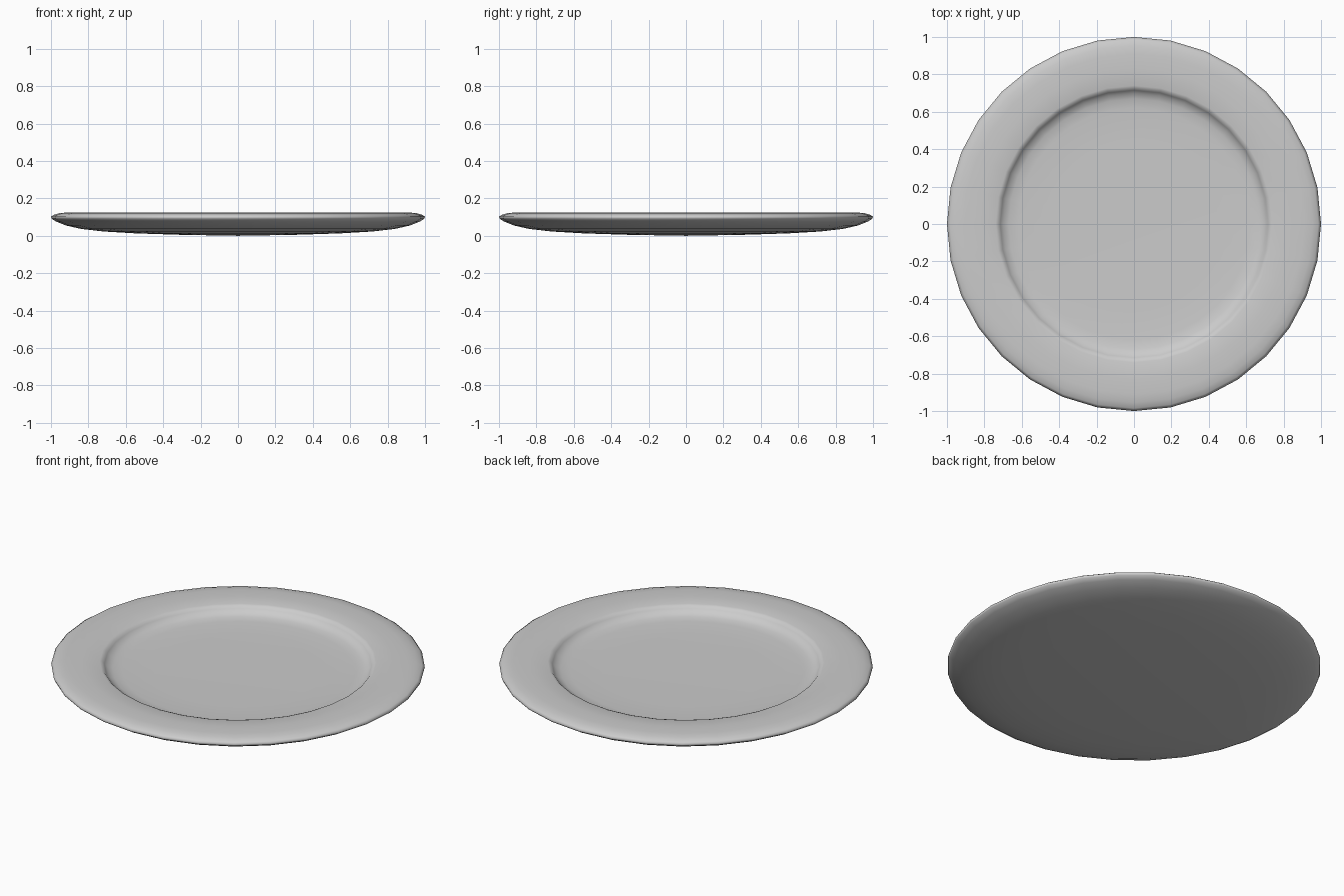
import bpy, bmesh, math

if "Cube" in bpy.data.objects:
    bpy.data.objects.remove(bpy.data.objects["Cube"])

SEGMENTS = 32

# Half cross-section (radius, height): underside, rounded lip, rim, well
PROFILE = [
    (0.0, 0.0), (0.30, 0.005), (0.55, 0.013), (0.72, 0.023), (0.84, 0.037),
    (0.92, 0.055), (0.97, 0.075), (0.995, 0.09), (1.0, 0.102),
    (0.985, 0.112), (0.955, 0.121), (0.91, 0.125), (0.83, 0.125),
    (0.74, 0.122), (0.725, 0.117), (0.715, 0.105), (0.70, 0.09),
    (0.67, 0.079), (0.62, 0.074), (0.45, 0.071), (0.0, 0.07),
]


def lathe(name, profile, segments):
    bm = bmesh.new()
    verts = [bm.verts.new((r, 0, z)) for r, z in profile]
    edges = [bm.edges.new(pair) for pair in zip(verts, verts[1:])]
    bmesh.ops.spin(bm, geom=verts + edges, cent=(0, 0, 0), axis=(0, 0, 1),
                   angle=2 * math.pi, steps=segments, use_merge=False)
    bmesh.ops.remove_doubles(bm, verts=bm.verts, dist=0.0005)
    bmesh.ops.recalc_face_normals(bm, faces=bm.faces)
    mesh = bpy.data.meshes.new(name)
    bm.to_mesh(mesh)
    bm.free()
    mesh.shade_smooth()
    obj = bpy.data.objects.new(name, mesh)
    bpy.context.collection.objects.link(obj)
    return obj


# Dinner plate
lathe("plate", PROFILE, SEGMENTS)
